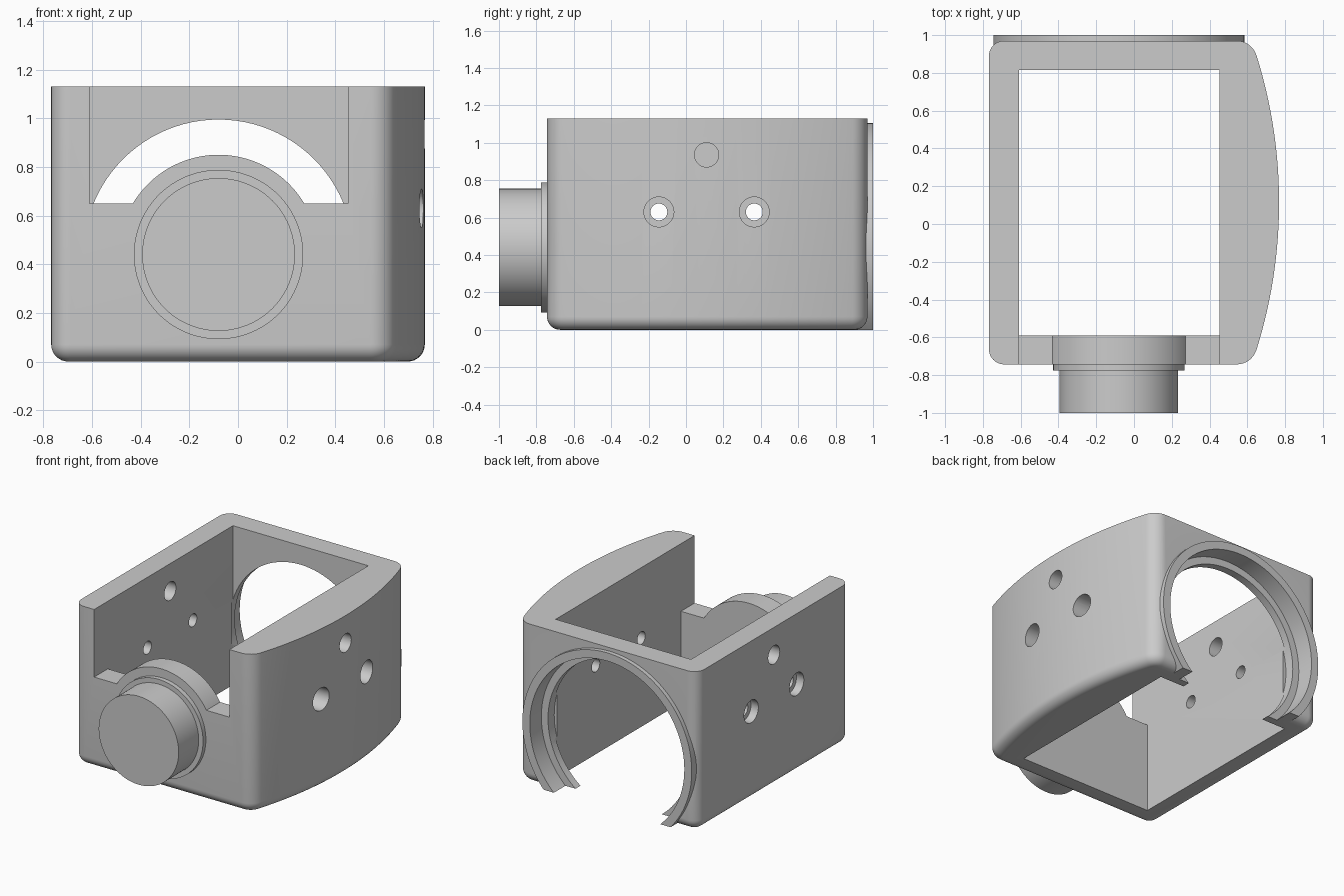
import bpy, bmesh, math
from mathutils import Vector

if "Cube" in bpy.data.objects:
    bpy.data.objects.remove(bpy.data.objects["Cube"], do_unlink=True)

grey = bpy.data.materials.new("light_grey")
grey.use_nodes = True
colour = (0.6, 0.6, 0.6, 1)
grey.diffuse_color = colour
grey.node_tree.nodes["Principled BSDF"].inputs["Base Color"].default_value = colour

AXIS_X, AXIS_Z = -0.08, 0.44       # centre line of the round parts
TOP, FILLET = 1.13, 0.07


def loft(name, loops):
    """Solid through a stack of equal-length point loops, capped at both ends."""
    bm = bmesh.new()
    rows = [[bm.verts.new(p) for p in loop] for loop in loops]
    n = len(rows[0])
    for a, b in zip(rows, rows[1:]):
        for i in range(n):
            j = (i + 1) % n
            bm.faces.new((a[i], a[j], b[j], b[i]))
    bm.faces.new(rows[0][::-1])
    bm.faces.new(rows[-1])
    bmesh.ops.recalc_face_normals(bm, faces=bm.faces)
    mesh = bpy.data.meshes.new(name)
    bm.to_mesh(mesh)
    bm.free()
    mesh.materials.append(grey)
    obj = bpy.data.objects.new(name, mesh)
    bpy.context.collection.objects.link(obj)
    return obj


def disc(name, radius, y0, y1, floor=-9, steps=96):
    """Disc along y on the centre line, cut flat below the floor height."""
    low = max(-1, (floor - AXIS_Z) / radius)
    start = math.asin(low)
    sweep = math.pi - 2 * start
    count = steps if low == -1 else steps + 1
    pts = [(AXIS_X + radius * math.cos(start + sweep * i / steps),
            AXIS_Z + radius * math.sin(start + sweep * i / steps)) for i in range(count)]
    return loft(name, [[(x, y, z) for x, z in pts] for y in (y0, y1)])


def bore(name, radius, x0, x1, y, z, steps=40):
    """Cylinder along x."""
    turn = [2 * math.pi * i / steps for i in range(steps)]
    return loft(name, [[(x, y + radius * math.cos(a), z + radius * math.sin(a))
                        for a in turn] for x in (x0, x1)])


def combine(target, tool, operation="DIFFERENCE"):
    tool.hide_render = True
    mod = target.modifiers.new(tool.name, "BOOLEAN")
    mod.operation, mod.solver, mod.object = operation, "EXACT", tool
    bpy.context.view_layer.objects.active = target
    bpy.ops.object.modifier_apply(modifier=mod.name)
    bpy.data.objects.remove(tool, do_unlink=True)


def rounded(a, corner, b, steps=10):
    """Circular corner between two tangent points."""
    a, c, b = Vector(a), Vector(corner), Vector(b)
    w = ((a - c).normalized() - (b - c).normalized()).length / 2
    out = []
    for i in range(steps + 1):
        t = i / steps
        k = ((1 - t) ** 2, 2 * t * (1 - t) * w, t * t)
        out.append((a * k[0] + c * k[1] + b * k[2]) / sum(k))
    return out


# Body outline: three straight sides and one bulged side
FRONT, BACK, LEFT, MID = -0.743, 0.97, -0.768, 0.1135
R, BULGE, REACH = 2.6, 0.768, 0.778


def bulge(y):
    return BULGE - R + math.sqrt(R * R - (y - MID) ** 2)


outline = rounded((0.545, FRONT), (0.625, FRONT), (bulge(MID - REACH), MID - REACH))
outline += [Vector((bulge(MID + REACH * s / 20), MID + REACH * s / 20)) for s in range(-19, 20)]
outline += rounded((bulge(MID + REACH), MID + REACH), (0.625, BACK), (0.545, BACK))
c = 0.08
outline += rounded((LEFT + c, BACK), (LEFT, BACK), (LEFT, BACK - c))
outline += rounded((LEFT, FRONT + c), (LEFT, FRONT), (LEFT + c, FRONT))


def inset(dist, z):
    loop = []
    for i, p in enumerate(outline):
        before = (p - outline[i - 1]).normalized()
        after = (outline[(i + 1) % len(outline)] - p).normalized()
        d = (before + after).normalized()
        loop.append((p.x - d.y * dist, p.y + d.x * dist, z))
    return loop


levels = [math.pi / 2 * i / 8 for i in range(9)]
body = loft("body", [inset(FILLET * (1 - math.sin(t)), FILLET * (1 - math.cos(t)))
                     for t in levels] + [inset(0, TOP)])

# Raised ring on the back wall
combine(body, disc("back_ring", 0.665, 0.86, 1.0, floor=0), "UNION")

# Stepped round opening in the back wall, cut as one revolved plug
angles = [2 * math.pi * i / 96 for i in range(96)]
steps = ((0.555, 0.8), (0.555, 0.87), (0.607, 0.87), (0.607, 1.1))
combine(body, loft("back_opening", [[(AXIS_X + r * math.cos(a), y, AXIS_Z + r * math.sin(a))
                                     for a in angles] for r, y in steps]))

# Open cavity together with the notch in the front wall
side = [(-0.59, -0.2), (0.815, -0.2), (0.815, 1.3), (-0.9, 1.3), (-0.9, 0.65), (-0.59, 0.65)]
combine(body, loft("cavity", [[(x, y, z) for y, z in side] for x in (-0.61, 0.453)]))

# Screw holes with counterbores through both side walls
for y in (-0.145, 0.365):
    combine(body, bore("screw_hole", 0.045, -1, 1, y, 0.63))
    combine(body, bore("left_counterbore", 0.08, -1, -0.71, y, 0.63))
    combine(body, bore("right_counterbore", 0.08, 0.53, 1, y, 0.63))

# Upper pin holes: one through, one blind
combine(body, bore("pin_hole", 0.065, -1, -0.5, 0.11, 0.935))
combine(body, bore("blind_pin_hole", 0.065, 0.55, 1, 0.11, 0.935))

# Front boss: raised wall segment, collar and plug
disc("wall_segment", 0.41, FRONT, -0.59, floor=0.65)
disc("collar", 0.348, -0.775, -0.7)
disc("plug", 0.314, -1.0, -0.72)

# Smooth shading with sharp edges kept
bpy.ops.object.select_all(action="DESELECT")
for name in ("body", "wall_segment", "collar", "plug"):
    obj = bpy.data.objects[name]
    obj.select_set(True)
    bpy.context.view_layer.objects.active = obj
bpy.ops.object.shade_smooth_by_angle(angle=math.radians(30))
